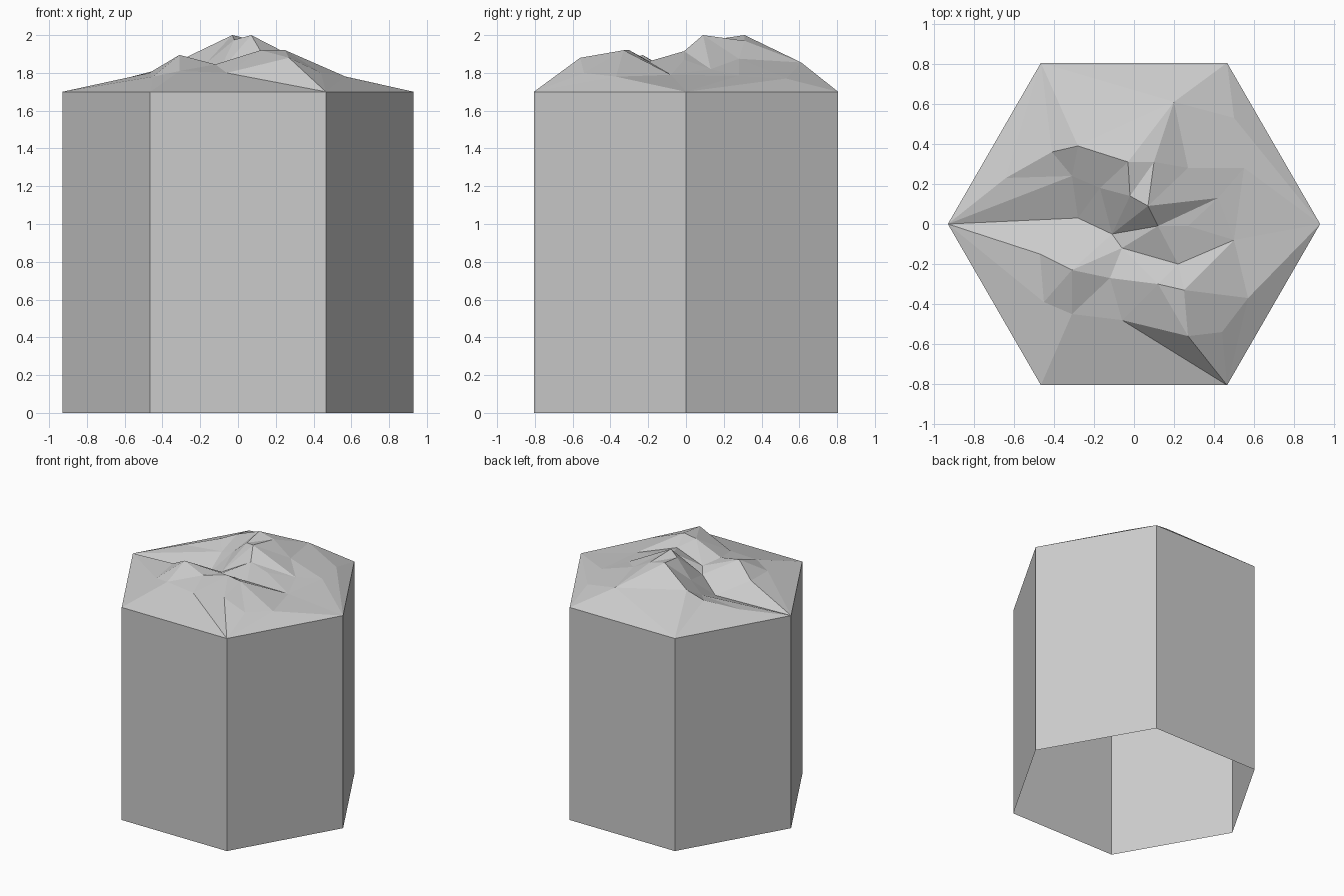
import bpy
import math
from mathutils import Vector
from mathutils.geometry import delaunay_2d_cdt

RADIUS, RIM = 0.93, 1.7

cube = bpy.data.objects.get("Cube")
if cube:
    bpy.data.objects.remove(cube, do_unlink=True)

stone = bpy.data.materials.new("pale grey stone")
stone.use_nodes = True
stone.diffuse_color = (0.6, 0.6, 0.6, 1)
stone.node_tree.nodes["Principled BSDF"].inputs["Base Color"].default_value = (0.6, 0.6, 0.6, 1)


def make_object(name, verts, faces):
    mesh = bpy.data.meshes.new(name)
    mesh.from_pydata(verts, [], faces)
    mesh.materials.append(stone)
    mesh.update()
    obj = bpy.data.objects.new(name, mesh)
    bpy.context.scene.collection.objects.link(obj)
    return obj


# Hexagon corners, counter-clockwise from +x
corner_names = ["east", "northeast", "northwest", "west", "southwest", "southeast"]
corners = {}
for i, name in enumerate(corner_names):
    angle = i * math.tau / len(corner_names)
    corners[name] = (RADIUS * math.cos(angle), RADIUS * math.sin(angle), RIM)

# Column: six walls, open below
ring = list(corners.values())
count = len(ring)
column_verts = [(x, y, 0) for x, y, z in ring] + ring
column_faces = [(i, (i + 1) % count, (i + 1) % count + count, i + count) for i in range(count)]
make_object("column_walls", column_verts, column_faces)

# Rocky cap: landmarks of the terrain
terrain = dict(corners)
terrain.update(
    peak=(0.07, 0.09, 2.0), knob=(-0.03, 0.31, 2.0),
    notch=(-0.02, 0.14, 1.975), shoulder=(0.10, 0.31, 1.97),
    step=(0.12, -0.01, 1.915), hollow=(-0.17, 0.18, 1.85),
    # western valley and its banks
    gully=(-0.28, 0.03, 1.7), head=(-0.11, -0.05, 1.79),
    bank=(-0.31, 0.24, 1.79), slope=(-0.64, 0.23, 1.76),
    shelf=(-0.41, 0.36, 1.82), crest=(-0.28, 0.39, 1.88),
    lip=(-0.06, -0.12, 1.82), spur=(-0.47, -0.15, 1.80),
    hump=(-0.31, -0.23, 1.895), foot=(-0.45, -0.39, 1.78),
    toe=(-0.31, -0.45, 1.81), dip=(-0.12, -0.27, 1.845),
    # southern ridge
    apron=(-0.06, -0.48, 1.80), brow=(0.27, -0.56, 1.88),
    flank=(0.44, -0.54, 1.80), edge=(0.57, -0.37, 1.78),
    ridge=(0.25, -0.33, 1.92), ledge=(0.12, -0.30, 1.92),
    # eastern and northern slopes
    trough=(0.22, -0.20, 1.86), bench=(0.27, -0.01, 1.87),
    ramp=(0.50, -0.08, 1.79), fold=(0.42, 0.13, 1.82),
    fan=(0.55, 0.28, 1.785), bowl=(0.27, 0.28, 1.875),
    tail=(0.20, 0.61, 1.855), scree=(0.50, 0.53, 1.77),
)

# Creases that the triangulation must keep
creases = [
    "west gully head peak shoulder",
    "west bank gully", "west slope bank hollow head",
    "west spur hump lip head step fold peak step",
    "northwest shelf crest bank shelf slope northwest",
    "northwest crest knob notch peak",
    "crest hollow knob",
    "knob shoulder tail bowl shoulder",
    "northeast tail", "bowl peak", "bowl fold",
    "hump dip lip", "hump toe southwest foot hump",
    "dip ledge ridge brow", "toe apron dip", "ledge apron",
    "southwest apron southeast brow apron",
    "southeast flank brow", "southeast edge flank",
    "ledge trough ridge", "trough bench step", "ridge flank",
    "edge ramp east", "ramp fold fan east",
]
names = list(terrain)
index = {name: i for i, name in enumerate(names)}
kept = set()
for chain in creases + [" ".join(corner_names + corner_names[:1])]:
    path = [index[word] for word in chain.split()]
    kept.update(tuple(sorted(pair)) for pair in zip(path, path[1:]))

flat = [Vector(terrain[name][:2]) for name in names]
points, _, triangles, sources, _, _ = delaunay_2d_cdt(flat, sorted(kept), [], 0, 0.00001)


def height(point, source):
    if source:
        return terrain[names[source[0]]][2]
    nearest = min(names, key=lambda n: (Vector(terrain[n][:2]) - point).length)
    return terrain[nearest][2]


cap_verts = [(p.x, p.y, height(p, s)) for p, s in zip(points, sources)]
make_object("rocky_cap", cap_verts, triangles)
